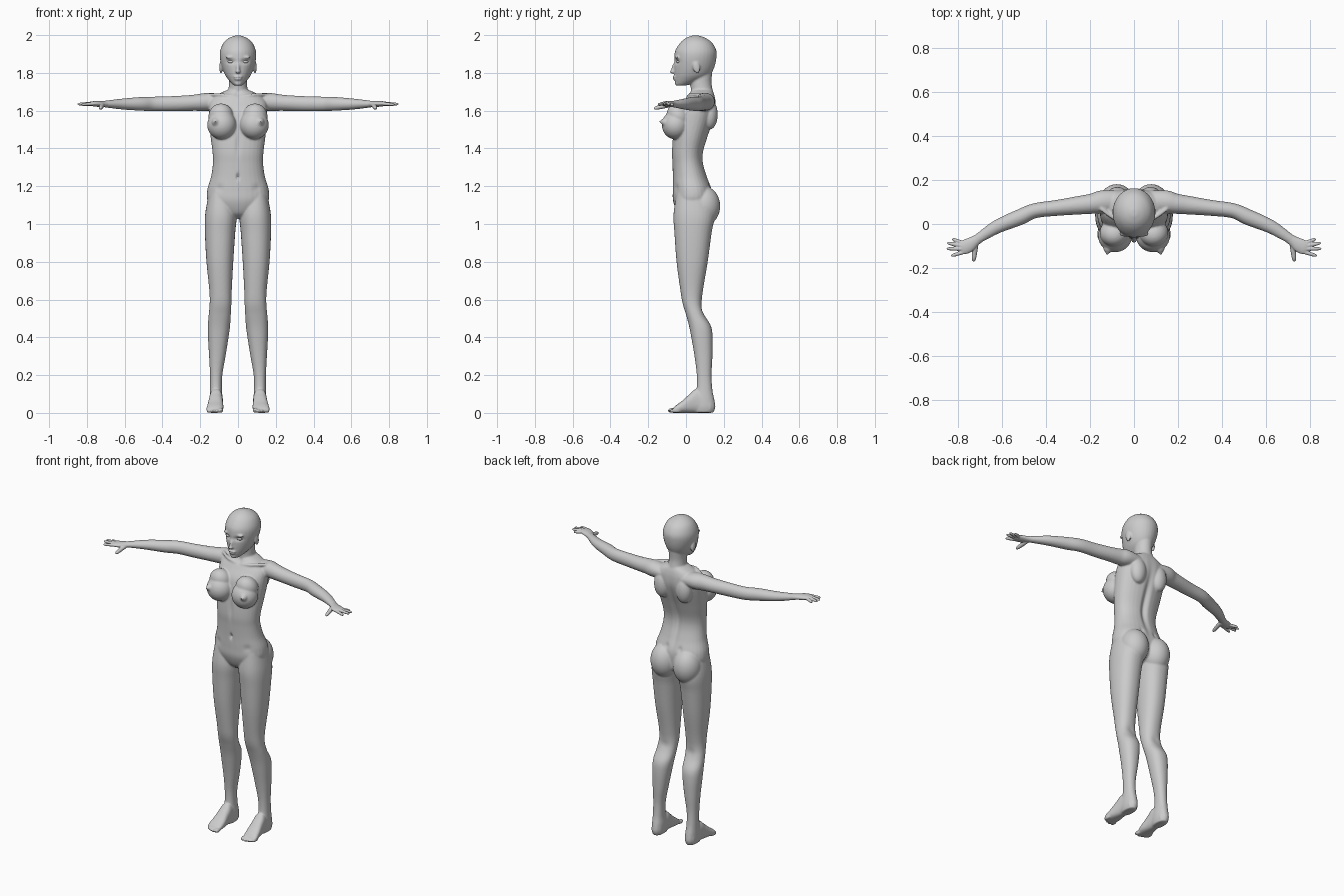
import bpy, bmesh, math
from mathutils import Vector, Matrix


def spline(rows, n=6):
    # Catmull-Rom through rows of numbers
    out = []
    for i in range(len(rows) - 1):
        a, b, c, d = (rows[max(i - 1, 0)], rows[i], rows[i + 1], rows[min(i + 2, len(rows) - 1)])
        for k in range(n):
            t = k / n
            out.append([0.5 * (2 * q + (r - p) * t + (2 * p - 5 * q + 4 * r - s) * t * t
                               + (3 * q - p - 3 * r + s) * t ** 3) for p, q, r, s in zip(a, b, c, d)])
    return out + [list(rows[-1])]


def loft(bm, rings, e=0.9, seg=32):
    # rings: (centre, u, v) joined into a closed skin
    loops = []
    for c, u, v in rings:
        loop = []
        for k in range(seg):
            a = 2 * math.pi * k / seg
            ca, sa = math.cos(a), math.sin(a)
            loop.append(bm.verts.new(c + u * math.copysign(abs(ca) ** e, ca) + v * math.copysign(abs(sa) ** e, sa)))
        loops.append(loop)
    for A, B in zip(loops, loops[1:]):
        for k in range(seg):
            j = (k + 1) % seg
            bm.faces.new((A[k], A[j], B[j], B[k]))
    bm.faces.new(loops[0][::-1])
    bm.faces.new(loops[-1])


def stack(bm, rows, s=1, e=0.9):
    # rows: z, x inner, x outer, y front, y back
    loft(bm, [(Vector((s * (a + b) / 2, (f + k) / 2, z)), Vector(((b - a) / 2, 0, 0)), Vector((0, (k - f) / 2, 0)))
              for z, a, b, f, k in spline(rows)], e)


def limb(bm, rows, s=1, e=1.0):
    # rows: x, y, z, half width, half height along a path lying flat
    pts = spline(rows)
    rings = []
    for i, (x, y, z, w, h) in enumerate(pts):
        p, q = pts[max(i - 1, 0)], pts[min(i + 1, len(pts) - 1)]
        t = Vector((q[0] - p[0], q[1] - p[1], 0)).normalized()
        rings.append((Vector((s * x, y, z)), Vector((-s * t.y * w, t.x * w, 0)), Vector((0, 0, h))))
    loft(bm, rings, e, 24)


def ball(bm, c, r, rot=0):
    m = Matrix.Translation(c) @ Matrix.Rotation(rot, 4, 'X') @ Matrix.Diagonal((*r, 1))
    bmesh.ops.create_uvsphere(bm, u_segments=32, v_segments=20, radius=1, matrix=m)


def finish(bm, name, voxel=None, smooth=0):
    bmesh.ops.recalc_face_normals(bm, faces=bm.faces)
    me = bpy.data.meshes.new(name)
    bm.to_mesh(me)
    bm.free()
    ob = bpy.data.objects.new(name, me)
    bpy.context.collection.objects.link(ob)
    if voxel:
        r = ob.modifiers.new("fuse", 'REMESH')
        r.mode, r.voxel_size = 'VOXEL', voxel
        sm = ob.modifiers.new("soften", 'SMOOTH')
        sm.factor, sm.iterations = 0.5, smooth
        dg = bpy.context.evaluated_depsgraph_get()
        new = bpy.data.meshes.new_from_object(ob.evaluated_get(dg))
        ob.modifiers.clear()
        ob.data = new
    ob.data.polygons.foreach_set("use_smooth", [True] * len(ob.data.polygons))
    return ob


body = bmesh.new()
# torso and neck
stack(body, [(z, -h, h, f, b) for z, h, f, b in [
    (1.03, .05, -.01, .08), (1.06, .11, -.045, .13), (1.12, .160, -.068, .14), (1.18, .163, -.07, .138),
    (1.25, .143, -.07, .112), (1.32, .133, -.072, .092), (1.38, .135, -.075, .092), (1.46, .145, -.07, .115),
    (1.54, .152, -.06, .142), (1.60, .155, -.045, .157), (1.65, .150, -.012, .157), (1.685, .11, .012, .15),
    (1.71, .055, .03, .14)]])
stack(body, [(z, -h, h, f, b) for z, h, f, b in [
    (1.64, .08, .005, .15), (1.70, .054, .024, .143), (1.75, .048, .024, .135), (1.81, .05, .03, .14)]], e=1)
# head
stack(body, [(z, -h, h, f, b) for z, h, f, b in [
    (1.732, .018, -.045, -.005), (1.742, .031, -.055, .03), (1.765, .052, -.06, .09), (1.79, .069, -.062, .128),
    (1.83, .085, -.063, .15), (1.88, .096, -.062, .161), (1.92, .094, -.056, .16), (1.96, .076, -.03, .138),
    (1.985, .047, 0, .103), (1.998, .014, .035, .066)]], e=1)
# nose, lips, chin
ball(body, (0, -.063, 1.83), (.010, .012, .034), -.35)
ball(body, (0, -.070, 1.806), (.014, .016, .010))
ball(body, (0, -.060, 1.779), (.024, .012, .006))
ball(body, (0, -.058, 1.768), (.020, .012, .007))
ball(body, (0, -.045, 1.745), (.020, .014, .014))

for s in (1, -1):
    # ear and brow
    ball(body, (s * .090, .055, 1.83), (.009, .019, .033), .2)
    ball(body, (s * .036, -.046, 1.882), (.032, .012, .008))
    # breast
    ball(body, (s * .086, -.055, 1.525), (.077, .073, .077))
    ball(body, (s * .09, -.04, 1.57), (.066, .060, .07), .5)
    ball(body, (s * .117, -.110, 1.54), (.022, .022, .022))
    ball(body, (s * .121, -.131, 1.542), (.008, .010, .008))
    # buttock and shoulder blade
    ball(body, (s * .078, .095, 1.095), (.082, .086, .105))
    ball(body, (s * .075, .125, 1.58), (.05, .043, .08))
    # collar bone
    limb(body, [(.012, .012, 1.672, .009, .009), (.08, .022, 1.682, .009, .009), (.15, .07, 1.685, .009, .009)], s)
    # leg
    stack(body, [
        (1.16, .03, .155, -.05, .12), (1.05, .008, .174, -.066, .15), (.95, .015, .175, -.061, .135),
        (.80, .025, .167, -.05, .115), (.65, .033, .152, -.03, .09), (.58, .035, .150, -.018, .084),
        (.52, .038, .155, 0, .098), (.46, .042, .16, .016, .132), (.40, .05, .159, .028, .141),
        (.30, .066, .153, .045, .14), (.20, .083, .148, .057, .135), (.12, .085, .148, .055, .14),
        (.07, .08, .15, .035, .15), (.03, .08, .15, .03, .155), (.002, .086, .144, .04, .145)], s)
    # foot: y, centre x, half width, top z
    loft(body, [(Vector((s * c, y, t / 2)), Vector((w, 0, 0)), Vector((0, 0, t / 2))) for y, c, w, t in spline([
        (.13, .115, .032, .07), (.06, .116, .035, .125), (.02, .118, .038, .100), (-.02, .120, .043, .064),
        (-.05, .123, .044, .042), (-.068, .124, .039, .026)])], .8)
    # toes
    for i, (x, y) in enumerate([(.091, -.072), (.111, -.073), (.127, -.068), (.142, -.06), (.156, -.05)]):
        r = .013 if i == 0 else .0095
        ball(body, (s * x, y, r), (r, .024, r))
    # arm
    limb(body, [
        (.05, .10, 1.645, .05, .035), (.14, .10, 1.647, .053, .047), (.19, .092, 1.645, .046, .046),
        (.25, .085, 1.641, .042, .042), (.35, .073, 1.637, .036, .040), (.45, .060, 1.636, .034, .038),
        (.52, .030, 1.636, .036, .036), (.62, -.012, 1.635, .031, .028), (.70, -.062, 1.635, .023, .018),
        (.72, -.075, 1.635, .022, .016)], s)

body = finish(body, "body", .005, 5)
# sculpted hollows: |x|, z, x radius, z radius, depth, side (-1 front, 1 back)
DENTS = [(0, 1.40, .018, .16, .016, 1), (.045, 1.20, .013, .016, .006, 1), (0, 1.25, .008, .016, .012, -1),
         (0, 1.42, .012, .06, .007, -1), (.036, 1.86, .022, .012, .010, -1), (0, 1.774, .026, .002, .004, -1),
         (.10, 1.19, .02, .02, .005, -1), (0, 1.69, .014, .014, .006, -1), (.09, .55, .03, .03, .006, 1)]
body.data.calc_loop_triangles()
shift = []
for v in body.data.vertices:
    d = 0
    for x, z, rx, rz, depth, side in DENTS:
        if v.normal.y * side > .2:
            d -= side * depth * math.exp(-((abs(v.co.x) - x) / rx) ** 2 - ((v.co.z - z) / rz) ** 2)
    shift.append(d)
for v, d in zip(body.data.vertices, shift):
    v.co.y += d

# eyes
eyes = bmesh.new()
for s in (1, -1):
    ball(eyes, (s * .036, -.036, 1.859), (.019, .015, .009))
finish(eyes, "eyes")

# hands: finger base x, y, z, then tip x, y, z
FINGERS = [(.762, -.124, 1.637, .830, -.145, 1.632), (.772, -.113, 1.639, .850, -.112, 1.634),
           (.778, -.100, 1.638, .848, -.086, 1.634), (.778, -.086, 1.635, .825, -.068, 1.630),
           (.718, -.088, 1.630, .728, -.170, 1.612)]
for s, side in ((1, "left"), (-1, "right")):
    hand = bmesh.new()
    limb(hand, [(.69, -.055, 1.635, .022, .017), (.72, -.076, 1.635, .024, .016), (.75, -.096, 1.636, .032, .015),
                (.775, -.108, 1.637, .031, .012), (.788, -.113, 1.637, .022, .008)], s)
    for i, f in enumerate(FINGERS):
        a, b = f[:3], f[3:]
        r = .013 if i == 4 else .0095
        rows = [(*(p + (q - p) * t for p, q in zip(a, b)), r * k, r * k)
                for t, k in ((0, 1), (.5, .9), (.85, .75), (1, .3))]
        limb(hand, rows, s)
    finish(hand, side + "_hand", .0025, 3)
